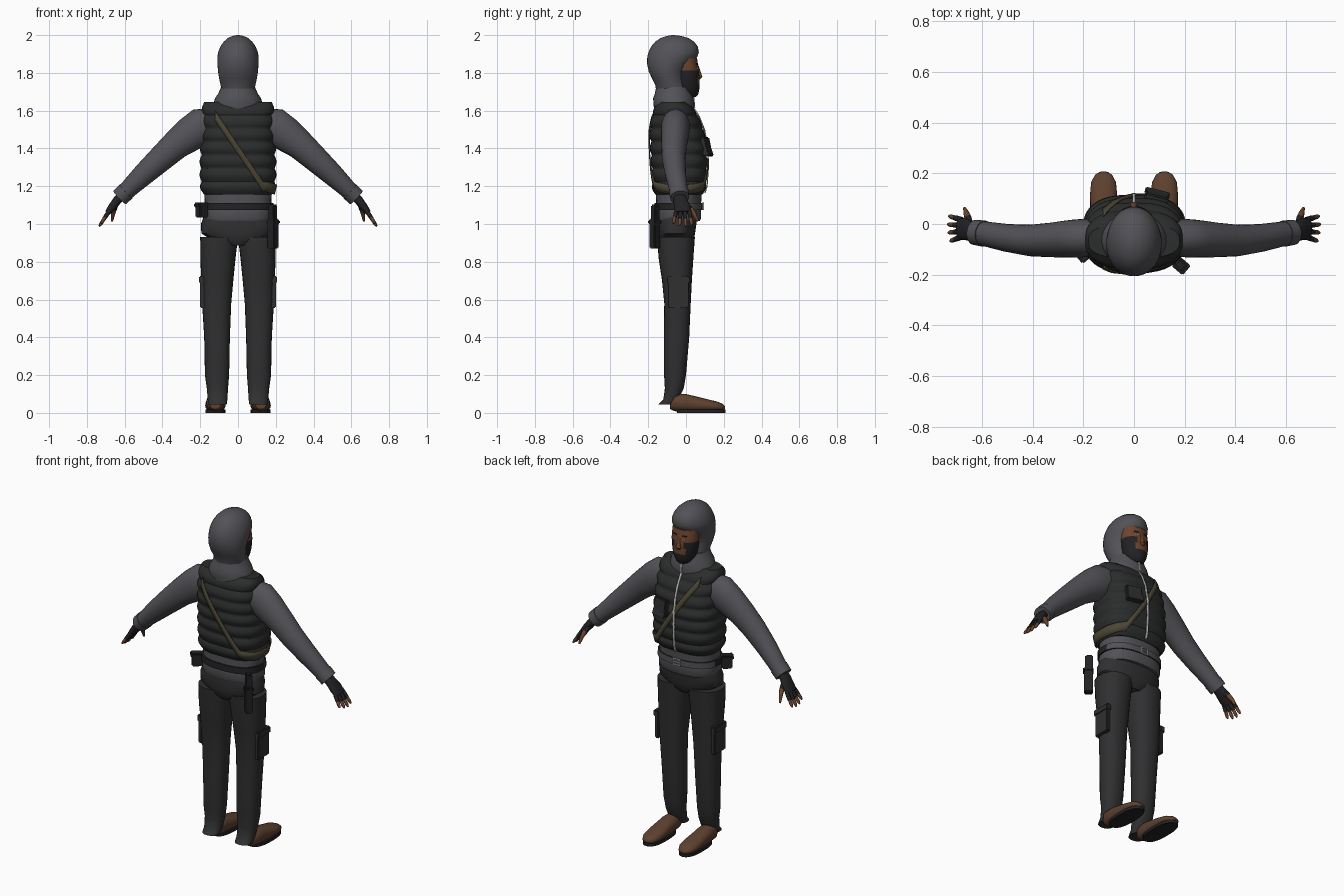
import bpy, bmesh, math
from mathutils import Vector, Matrix

old = bpy.data.objects.get("Cube")
if old:
    bpy.data.objects.remove(old, do_unlink=True)

X, Y, Z = Vector((1, 0, 0)), Vector((0, 1, 0)), Vector((0, 0, 1))


def material(name, r, g, b):
    m = bpy.data.materials.new(name)
    m.use_nodes = True
    m.diffuse_color = (r, g, b, 1)
    m.node_tree.nodes["Principled BSDF"].inputs["Base Color"].default_value = (r, g, b, 1)
    return m


JACKET = material("jacket grey", .085, .085, .096)
VEST = material("vest charcoal", .024, .025, .025)
TROUSER = material("trouser charcoal", .029, .029, .031)
GEAR = material("gear black", .016, .016, .018)
SKIN = material("skin brown", .15, .058, .028)
SHOE = material("shoe brown", .11, .052, .029)
STRAP = material("strap olive", .07, .062, .036)
METAL = material("metal light", .5, .5, .5)


def finish(name, bm, mats, pick=None):
    """Turn a bmesh into a smooth-shaded object, colouring faces by a rule."""
    bmesh.ops.recalc_face_normals(bm, faces=bm.faces)
    if pick:
        for f in bm.faces:
            f.material_index = pick(f.calc_center_median())
    me = bpy.data.meshes.new(name)
    bm.to_mesh(me)
    bm.free()
    ob = bpy.data.objects.new(name, me)
    bpy.context.collection.objects.link(ob)
    for m in mats:
        me.materials.append(m)
    bpy.ops.object.select_all(action='DESELECT')
    ob.select_set(True)
    bpy.context.view_layer.objects.active = ob
    bpy.ops.object.shade_smooth_by_angle(angle=math.radians(40))
    return ob


def sup(a, p):
    """Point on a unit superellipse."""
    c, s = math.cos(a), math.sin(a)
    return (math.copysign(abs(c) ** (2 / p), c), math.copysign(abs(s) ** (2 / p), s))


def tube(name, rings, *mats, axis=None, ref=Y, seg=24, p=2, pick=None):
    """Loft of rings (x, y, z, side radius, radius along ref)."""
    bm = bmesh.new()
    cs = [Vector(r[:3]) for r in rings]
    loops = []
    for i, r in enumerate(rings):
        t = axis or (cs[min(i + 1, len(cs) - 1)] - cs[max(i - 1, 0)]).normalized()
        u = ref.cross(t).normalized()
        v = t.cross(u)
        loop = []
        for k in range(seg):
            a, b = sup(math.tau * k / seg, p)
            loop.append(bm.verts.new(cs[i] + u * a * r[3] + v * b * r[4]))
        loops.append(loop)
    for a, b in zip(loops, loops[1:]):
        for k in range(seg):
            n = (k + 1) % seg
            bm.faces.new((a[k], a[n], b[n], b[k]))
    bm.faces.new(loops[0])
    bm.faces.new(loops[-1])
    return finish(name, bm, mats, pick)


def span(z, back, front, rx):
    """Horizontal ring from its back and front limits."""
    return (0, (back + front) / 2, z, rx, (front - back) / 2)


def box(name, loc, size, mat, turn=0, tilt=0, bevel=.006):
    bm = bmesh.new()
    bmesh.ops.create_cube(bm, size=1)
    bmesh.ops.scale(bm, vec=size, verts=bm.verts)
    if bevel:
        bmesh.ops.bevel(bm, geom=bm.edges[:], offset=bevel, segments=2, affect='EDGES')
    bm.transform(Matrix.Translation(loc) @ Matrix.Rotation(turn, 4, 'Z') @ Matrix.Rotation(tilt, 4, 'X'))
    return finish(name, bm, [mat])


# Quilted vest
VP = 2.7
PROFILE = [(1.155, -.168, .092, .185), (1.2, -.178, .105, .198), (1.3, -.183, .112, .2),
           (1.4, -.188, .11, .197), (1.5, -.19, .092, .192), (1.57, -.182, .064, .19),
           (1.62, -.165, .035, .189), (1.645, -.135, 0, .18)]


def vest_ring(z, rib=1.0):
    for a, b in zip(PROFILE, PROFILE[1:]):
        if z <= b[0]:
            break
    f = min(1, (z - a[0]) / (b[0] - a[0]))
    back, front, rx = (a[i] + (b[i] - a[i]) * f for i in (1, 2, 3))
    wave = .011 * (rib - .6) * min(1, max(0, (1.64 - z) / .06))
    return span(z, back - wave, front + wave, rx + wave)


rows = 64
levels = [1.155 + .49 * i / rows for i in range(rows + 1)]
tube("vest", [vest_ring(z, abs(math.sin(math.pi * (z - 1.155) / .07))) for z in levels],
     VEST, axis=Z, seg=48, p=VP)


def ribbon(name, path, mat, dt, dz):
    """Flat band lying on the vest along (angle, height) points."""
    bm = bmesh.new()
    pairs = []
    for t, z in path:
        pair = []
        for s in (-1, 1):
            h = z + s * dz
            _, cy, _, rx, ry = vest_ring(min(h, 1.645))
            a, b = sup(t + s * dt, VP)
            pair.append(bm.verts.new((a * (rx + .005), cy + b * (ry + .005), h)))
        pairs.append(pair)
    for a, b in zip(pairs, pairs[1:]):
        bm.faces.new((a[0], a[1], b[1], b[0]))
    ob = finish(name, bm, [mat])
    ob.modifiers.new("thickness", 'SOLIDIFY').thickness = .006


def angle_at(x, z):
    q = x / vest_ring(z)[3]
    return math.acos(math.copysign(abs(q) ** (VP / 2), q))


# Cross-body strap: over the -x shoulder, under the +x arm
path = []
for i in range(25):
    f = i / 24
    x, z = -.12 + .25 * f, 1.575 - .375 * f
    path.append((-angle_at(x, z), z))
end = path[-1][0]
for i in range(1, 16):
    path.append((end - 2 * end * i / 16, 1.2 - .018 * math.sin(math.pi * i / 16)))
for i in range(25):
    f = i / 24
    x, z = .13 - .25 * f, 1.2 + .39 * f
    path.append((angle_at(x, z), z))
ribbon("cross_strap", path, STRAP, 0, .026)
ribbon("vest_zip", [(math.pi / 2, z) for z in levels[1:-4]], METAL, .008, 0)
box("chest_pocket", (.09, .107, 1.41), (.095, .03, .1), VEST, -.25, .2)
box("chest_pocket_flap", (.092, .122, 1.385), (.1, .012, .055), VEST, -.25, .35, .004)

# Jacket hem, belt and collar
tube("jacket_hem", [span(1.015, -.155, .072, .175), span(1.03, -.162, .08, .183), span(1.07, -.16, .08, .18),
                    span(1.11, -.158, .08, .176), span(1.18, -.16, .085, .18)], JACKET, axis=Z, seg=36, p=2.4)
tube("belt", [span(1.075, -.168, .087, .188), span(1.112, -.167, .087, .187)], GEAR, JACKET,
     axis=Z, seg=36, p=2.4, pick=lambda c: int(c.y > 0))
for s in (-1, 1):
    box("buckle_side", (s * .022, .09, 1.094), (.006, .008, .04), METAL, bevel=0)
    box("buckle_rail", (0, .09, 1.094 + s * .017), (.044, .008, .006), METAL, bevel=0)
box("buckle_pin", (0, .09, 1.094), (.03, .008, .006), METAL, bevel=0)
tube("collar", [span(1.59, -.168, .04, .14), span(1.635, -.172, .045, .13), span(1.665, -.174, .04, .122),
                span(1.69, -.165, .034, .105), span(1.725, -.158, .022, .09)], JACKET, axis=Z, seg=32)
box("collar_zip", (0, .041, 1.66), (.008, .008, .09), METAL, 0, .1, 0)

# Hood and face
tube("hood", [span(1.68, -.155, .02, .085), span(1.735, -.162, .005, .092), span(1.77, -.18, -.005, .1),
              span(1.81, -.198, .0, .106), span(1.85, -.206, .03, .109), span(1.885, -.205, .06, .109),
              span(1.91, -.198, .068, .105), span(1.94, -.184, .062, .093), span(1.965, -.163, .043, .076),
              span(1.985, -.134, .013, .053), span(1.996, -.1, -.03, .028), span(2.0, -.075, -.06, .006)],
     JACKET, axis=Z, seg=36)


def beard(c):
    return int(c.z < 1.812 and (abs(c.x) > .035 or c.z < 1.74))


tube("face", [span(1.672, -.03, .05, .03), span(1.685, -.05, .064, .048), span(1.71, -.06, .07, .062),
              span(1.738, -.06, .072, .07), span(1.775, -.06, .072, .077), span(1.812, -.06, .07, .08),
              span(1.84, -.06, .064, .08), span(1.88, -.06, .058, .078)], SKIN, GEAR, axis=Z, seg=32, pick=beard)
tube("nose", [(0, .064, 1.765, .012, .01), (0, .072, 1.778, .016, .015), (0, .068, 1.8, .011, .012),
              (0, .058, 1.84, .008, .008)], SKIN, axis=Z, seg=12)
for s in (-1, 1):
    box("eye", (s * .03, .0605, 1.826), (.018, .006, .007), METAL, -s * .25, 0, .002)
    box("eyebrow", (s * .031, .0585, 1.846), (.03, .008, .007), GEAR, -s * .25, 0, .002)

# Trouser seat
tube("trouser_seat", [span(.885, -.13, .02, .06), span(.91, -.148, .04, .13), span(.95, -.154, .048, .194),
                      span(1.0, -.155, .055, .196), span(1.05, -.15, .06, .178)], TROUSER, axis=Z, seg=36, p=2.3)

for s in (-1, 1):
    side = "left" if s > 0 else "right"
    # Legs and cargo pockets
    leg = [(.108, -.1, .045, .048, .045), (.108, -.08, .07, .052, .04), (.109, -.062, .13, .056, .05),
           (.111, -.058, .2, .064, .058), (.111, -.05, .4, .068, .067), (.113, -.045, .58, .077, .07),
           (.11, -.048, .7, .085, .079), (.106, -.053, .82, .093, .092), (.1, -.053, .93, .1, .1)]
    tube(side + "_trouser_leg", [(s * r[0],) + r[1:] for r in leg], TROUSER, axis=Z, seg=28, p=2.3)
    box(side + "_cargo_pocket", (s * .188, -.04, .635), (.026, .105, .16), TROUSER)
    box(side + "_cargo_flap", (s * .19, -.04, .705), (.034, .115, .04), TROUSER)

    # Shoes
    shoe = [(-.085, .05, .03, .03), (-.06, .055, .047, .046), (0, .052, .049, .048), (.05, .046, .051, .042),
            (.11, .039, .054, .034), (.165, .034, .049, .026), (.195, .03, .033, .018), (.207, .027, .01, .006)]
    tube(side + "_shoe", [(s * .12,) + r for r in shoe], SHOE, axis=Y, ref=Z, p=2.2)
    tube(side + "_sole", [(s * .12, .08, z, .053, .128) for z in (0, .018)], GEAR, axis=Z, p=2.5)

    # Sleeves and cuffs
    sleeve = [(.14, -.055, 1.53, .085, .068), (.195, -.055, 1.515, .1, .076), (.25, -.058, 1.478, .093, .074),
              (.33, -.063, 1.418, .078, .068), (.41, -.065, 1.345, .069, .062), (.5, -.055, 1.262, .059, .055),
              (.57, -.042, 1.195, .049, .05), (.615, -.035, 1.15, .044, .047)]
    tube(side + "_sleeve", [(s * r[0],) + r[1:] for r in sleeve], JACKET, seg=24)
    tube(side + "_cuff", [(s * .592, -.038, 1.173, .05, .052), (s * .627, -.033, 1.14, .048, .05)], JACKET)

    # Fingerless gloves, fingers and thumb
    tube(side + "_glove", [(s * x, y, z, a, b) for x, y, z, a, b in (
        (.605, -.035, 1.16, .024, .032), (.64, -.03, 1.125, .023, .036),
        (.665, -.02, 1.09, .022, .044), (.69, -.018, 1.06, .015, .042))], GEAR, seg=16, p=2.4)
    for k in range(4):
        y = -.05 + .022 * k
        reach = (.82, .96, 1, .92)[k]
        pts = [(s * (.678 + .057 * f * reach), y + (y + .015) * .5 * f, 1.075 - .088 * f * reach, r, r)
               for f, r in ((0, .011), (.3, .0115), (.55, .0105), (.56, .0095), (.85, .009), (1, .004))]
        tube(side + "_finger", pts, GEAR, SKIN, seg=10,
             pick=lambda c, m=pts[2][2]: int(c.z < m - .0003))
    tube(side + "_thumb", [(s * .645, -.01, 1.11, .014, .014), (s * .655, .025, 1.08, .014, .014),
                           (s * .662, .045, 1.05, .011, .011), (s * .668, .062, 1.015, .006, .006)],
         GEAR, SKIN, ref=X, seg=10, pick=lambda c: int(c.y > .02))

# Belt holster and pouch
turn = math.radians(50)
box("holster", (.186, -.165, .95), (.042, .05, .16), GEAR, turn)
box("holster_top", (.184, -.162, 1.06), (.034, .042, .085), GEAR, turn)
box("holster_band", (.186, -.165, 1.01), (.05, .057, .02), GEAR, turn, 0, .004)
box("belt_pouch", (-.192, -.115, 1.072), (.045, .06, .075), GEAR, -turn)
box("belt_pouch_flap", (-.194, -.117, 1.1), (.052, .066, .026), GEAR, -turn)
